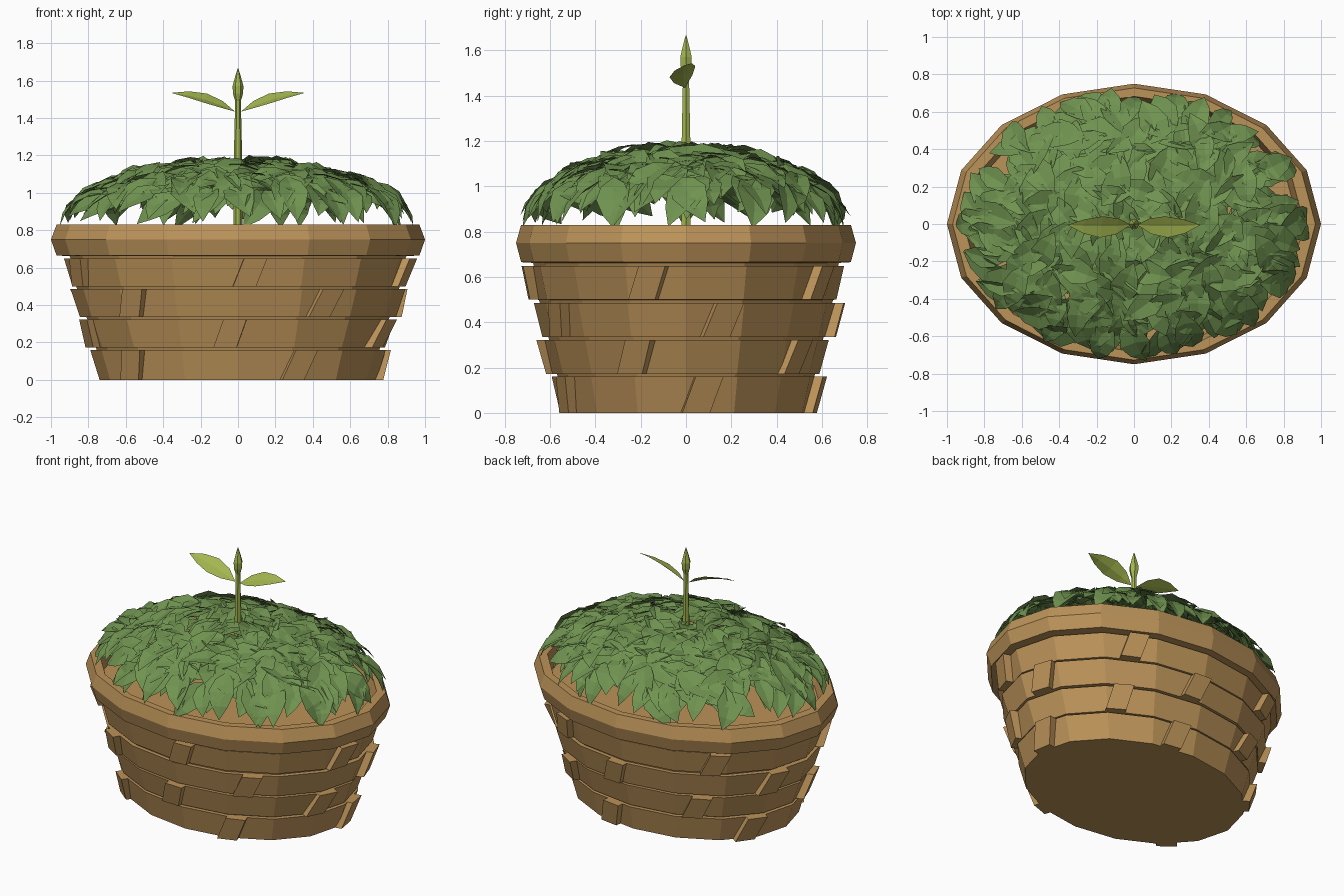
import bpy, bmesh, math, random
from mathutils import Vector, Matrix

if "Cube" in bpy.data.objects:
    bpy.data.objects.remove(bpy.data.objects["Cube"])
random.seed(7)
DEPTH = 0.75   # basket depth relative to its width
SIDES = 16


def material(name, color):
    m = bpy.data.materials.new(name)
    m.use_nodes = True
    m.diffuse_color = (*color, 1)
    bsdf = m.node_tree.nodes["Principled BSDF"]
    bsdf.inputs["Base Color"].default_value = (*color, 1)
    bsdf.inputs["Roughness"].default_value = 0.9
    return m


wood = material("woven wood", (0.50, 0.29, 0.10))
green = material("leaf green", (0.16, 0.29, 0.08))
lime = material("sprout lime", (0.37, 0.47, 0.08))


def finish(name, bm, mat, fix_normals=True):
    if fix_normals:
        bmesh.ops.recalc_face_normals(bm, faces=bm.faces)
    mesh = bpy.data.meshes.new(name)
    bm.to_mesh(mesh)
    bm.free()
    mesh.materials.append(mat)
    ob = bpy.data.objects.new(name, mesh)
    bpy.context.collection.objects.link(ob)
    return ob


def lathe(name, profile, mat, sides, depth=1.0):
    """Turn a (radius, z) profile around z, capping both ends."""
    bm = bmesh.new()
    rings = []
    for r, z in profile:
        rings.append([bm.verts.new((r * math.cos(k * math.tau / sides),
                                    r * depth * math.sin(k * math.tau / sides), z))
                      for k in range(sides)])
    for a, b in zip(rings, rings[1:]):
        for k in range(sides):
            n = (k + 1) % sides
            bm.faces.new((a[k], a[n], b[n], b[k]))
    bm.faces.new(rings[0][::-1])
    bm.faces.new(rings[-1])
    return finish(name, bm, mat)


# Basket wall: four flared bands separated by grooves, then the rim and soil level
bands = [(0.74, 0.0, 0.79, 0.16), (0.785, 0.172, 0.84, 0.322),
         (0.845, 0.335, 0.895, 0.485), (0.885, 0.50, 0.93, 0.648)]
profile = []
for r0, z0, r1, z1 in bands:
    profile += [(r0, z0), (r1, z1), (r1 - 0.035, z1), (r1 - 0.03, z1 + 0.014)]
profile += [(0.97, 0.665), (1.0, 0.75), (0.97, 0.83), (0.91, 0.83), (0.88, 0.73)]
lathe("basket", profile, wood, SIDES, DEPTH)

# Slanted slats, five around each band
bm = bmesh.new()
for (r0, z0, r1, z1), start in zip(bands, (7, -21, 14, -14)):
    for k in range(5):
        a = math.radians(start + 72 * k)
        c, s = math.cos(a), math.sin(a)
        out = Vector((c * DEPTH, s, 0)).normalized()
        along = Vector((-out.y, out.x, 0))
        for v in bmesh.ops.create_cube(bm, size=2)["verts"]:
            sx, sy, sz = v.co
            r, z = (r1, z1) if sz > 0 else (r0, z0)
            v.co = (Vector((r * c, r * DEPTH * s, z))
                    + along * (0.062 * sx + 0.028 * sz)
                    + out * (0.028 if sy > 0 else -0.05))
finish("basket_slats", bm, wood)


def add_leaf(bm, length, width, matrix, fold=0.2, droop=0.12):
    """Pointed leaf along +x, creased at the midrib, facing +z."""
    rows = []
    for t, w in ((0, 0), (0.22, 0.72), (0.48, 1.0), (0.75, 0.66), (1, 0)):
        x = length * t
        z = -droop * length * (2 * t - 1) ** 2
        h = width * w / 2
        pts = [(x, 0, z)] if w == 0 else [(x, -h, z + fold * h), (x, 0, z), (x, h, z + fold * h)]
        rows.append([bm.verts.new(matrix @ Vector(p)) for p in pts])
    for a, b in zip(rows, rows[1:]):
        for i in (0, 1):
            if len(a) == 1:
                bm.faces.new((a[0], b[i], b[i + 1]))
            elif len(b) == 1:
                bm.faces.new((a[i], b[0], a[i + 1]))
            else:
                bm.faces.new((a[i], b[i], b[i + 1], a[i + 1]))


def frame(origin, direction, normal):
    y = normal.cross(direction).normalized()
    x = y.cross(normal).normalized()
    return Matrix.Translation(origin) @ Matrix((x, y, normal.normalized())).transposed().to_4x4()


# Leafy mound: leaves spread evenly over a low dome, pointing mostly downhill
bm = bmesh.new()
COUNT = 330
for i in range(COUNT):
    r = 0.93 * ((i + 0.5) / COUNT) ** 0.45
    a = i * 2.39996 + random.uniform(-0.15, 0.15)
    c, s, h = math.cos(a), math.sin(a), math.sqrt(1 - r * r)
    center = Vector((0.94 * r * c, 0.71 * r * s, 0.79 + 0.36 * h))
    normal = Vector((r * c / 0.94, r * s / 0.71, h / 0.36)).normalized()
    outward = Vector((c, s * DEPTH, 0))
    downhill = (outward - normal * outward.dot(normal)).normalized()
    spread = 1.5 if r < 0.75 else 0.8
    direction = Matrix.Rotation(random.uniform(-spread, spread), 3, normal) @ downhill
    jitter = Vector([random.uniform(-0.26, 0.26) for _ in range(3)])
    length = random.uniform(0.23, 0.32)
    m = frame(center, direction, normal + jitter)
    add_leaf(bm, length, length * random.uniform(0.46, 0.58),
             m @ Matrix.Translation((-length / 2, 0, random.uniform(0, 0.03))))
for v in bm.verts:
    # keep the foliage inside the rim outline and above its lower lip
    e = math.hypot(v.co.x / 0.98, v.co.y / 0.735)
    if e > 1:
        v.co.x /= e
        v.co.y /= e
    v.co.z = max(v.co.z, 0.80)
finish("foliage_leaves", bm, green, False)

# Sprout: stem, bud and a pair of leaves
lathe("sprout_stem", [(0.024, 0.73), (0.022, 1.2), (0.015, 1.50)], lime, 6)
lathe("sprout_bud", [(0.012, 1.48), (0.027, 1.53), (0.029, 1.57), (0.016, 1.62), (0.002, 1.665)],
      lime, 6)
bm = bmesh.new()
for side in (1, -1):
    direction = Vector((side * 0.34, 0, 0.10))
    add_leaf(bm, 0.355, 0.125,
             frame(Vector((side * 0.012, -0.012, 1.45)), direction, Vector((-side * 0.25, -0.4, 0.85))),
             fold=0.15, droop=0.05)
finish("sprout_leaves", bm, lime, False)
